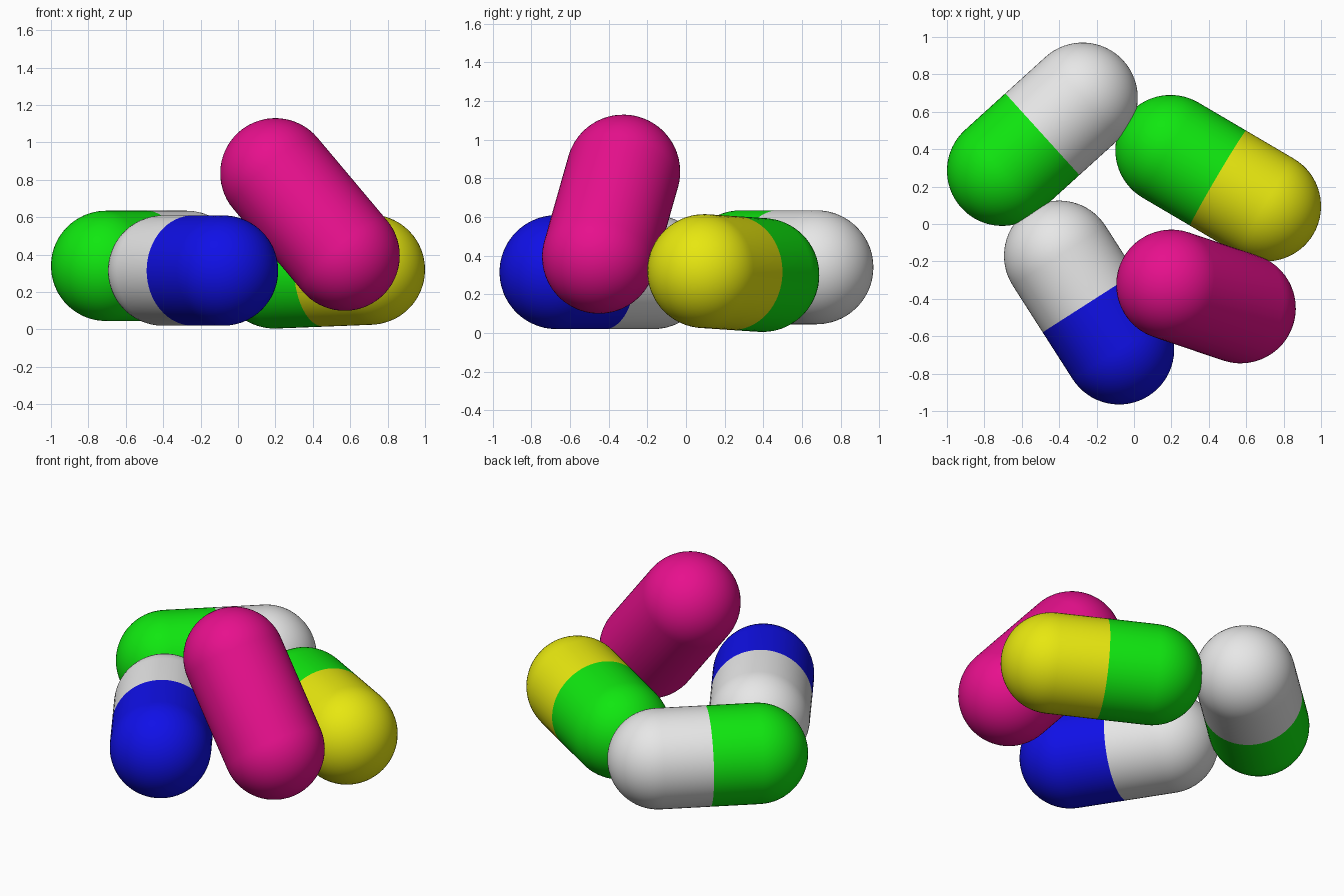
import bpy, bmesh, math
from mathutils import Vector

cube = bpy.data.objects.get("Cube")
if cube:
    bpy.data.objects.remove(cube, do_unlink=True)

RADIUS = 0.295
SIDES = 64
STEPS = 16


def material(name, rgb):
    mat = bpy.data.materials.new(name)
    mat.use_nodes = True
    color = (*rgb, 1.0)
    mat.diffuse_color = color
    for node in mat.node_tree.nodes:
        if node.type == 'BSDF_PRINCIPLED':
            node.inputs["Base Color"].default_value = color
    return mat


white = material("white", (0.8, 0.8, 0.8))
green = material("green", (0.005, 0.8, 0.005))
yellow = material("yellow", (0.8, 0.8, 0.005))
blue = material("blue", (0.005, 0.005, 0.8))
magenta = material("magenta", (0.8, 0.005, 0.266))


def capsule(name, start, end, start_mat, end_mat):
    """Lathe a round-ended capsule whose cap centres are start and end."""
    start, end = Vector(start), Vector(end)
    axis = end - start
    half = axis.length / 2

    # Half outline: lower cap, seam point, upper cap
    cap = [i * math.pi / 2 / STEPS for i in range(STEPS + 1)]
    outline = [(RADIUS * math.sin(a), -half - RADIUS * math.cos(a)) for a in cap]
    outline.append((RADIUS, 0))
    outline += [(RADIUS * math.cos(a), half + RADIUS * math.sin(a)) for a in cap]

    bm = bmesh.new()
    verts = [bm.verts.new((x, 0, z)) for x, z in outline]
    edges = [bm.edges.new(pair) for pair in zip(verts, verts[1:])]
    bmesh.ops.spin(bm, geom=verts + edges, cent=(0, 0, 0), axis=(0, 0, 1),
                   angle=math.tau, steps=SIDES, use_duplicate=False)
    bmesh.ops.remove_doubles(bm, verts=bm.verts, dist=0.0005)
    bmesh.ops.recalc_face_normals(bm, faces=bm.faces)

    # Two-tone shell, split at the middle seam
    for face in bm.faces:
        face.smooth = True
        if start_mat != end_mat and face.calc_center_median().z > 0:
            face.material_index = 1

    mesh = bpy.data.meshes.new(name)
    bm.to_mesh(mesh)
    bm.free()
    mesh.materials.append(start_mat)
    if start_mat != end_mat:
        mesh.materials.append(end_mat)

    obj = bpy.data.objects.new(name, mesh)
    obj.location = (start + end) / 2
    obj.rotation_euler = axis.to_track_quat('Z', 'Y').to_euler()
    bpy.context.collection.objects.link(obj)


# Three capsules lying flat and one leaning on top
capsule("green_white_capsule", (-0.705, 0.285, 0.34), (-0.275, 0.675, 0.34), green, white)
capsule("green_yellow_capsule", (0.195, 0.395, 0.3), (0.705, 0.095, 0.32), green, yellow)
capsule("white_blue_capsule", (-0.4, -0.17, 0.315), (-0.08, -0.67, 0.315), white, blue)
capsule("leaning_magenta_capsule", (0.57, -0.45, 0.395), (0.2, -0.325, 0.835), magenta, magenta)
